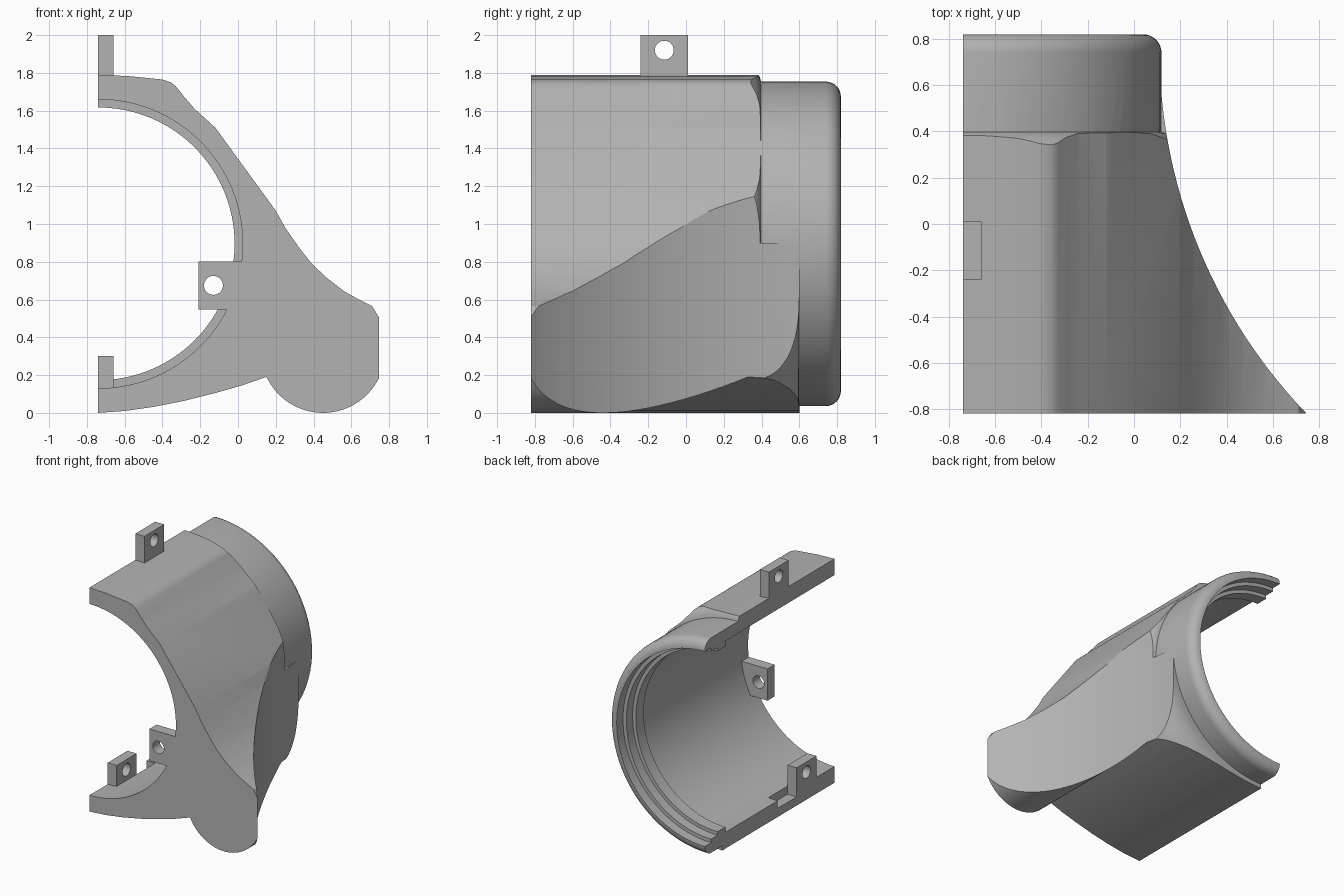
import bpy, bmesh, math
from mathutils import Matrix, Vector

if "Cube" in bpy.data.objects:
    bpy.data.objects.remove(bpy.data.objects["Cube"], do_unlink=True)

CUT_X, AXIS_Z = -0.74, 0.895
FRONT, BACK = -0.82, 0.82

gray = bpy.data.materials.new("plain gray")
gray.use_nodes = True
gray.diffuse_color = (0.45, 0.45, 0.45, 1)
gray.node_tree.nodes["Principled BSDF"].inputs["Base Color"].default_value = (0.45, 0.45, 0.45, 1)


def finish(bm, name):
    bmesh.ops.recalc_face_normals(bm, faces=bm.faces)
    mesh = bpy.data.meshes.new(name)
    bm.to_mesh(mesh)
    bm.free()
    mesh.materials.append(gray)
    obj = bpy.data.objects.new(name, mesh)
    bpy.context.collection.objects.link(obj)
    return obj


def extrude(name, points, offset):
    """Prism from a closed outline of 3D points."""
    bm = bmesh.new()
    face = bm.faces.new([bm.verts.new(p) for p in points])
    ext = bmesh.ops.extrude_face_region(bm, geom=[face])
    verts = [g for g in ext["geom"] if isinstance(g, bmesh.types.BMVert)]
    bmesh.ops.translate(bm, verts=verts, vec=offset)
    return finish(bm, name)


def box(name, x, y, z):
    outline = [(x[0], y[0], z[0]), (x[1], y[0], z[0]), (x[1], y[0], z[1]), (x[0], y[0], z[1])]
    return extrude(name, outline, (0, y[1] - y[0], 0))


def revolve(name, profile, steps=96):
    """Solid turned about the bore axis; profile is (y, radius) from axis to axis."""
    bm = bmesh.new()
    verts = [bm.verts.new((CUT_X + r, y, AXIS_Z)) for y, r in profile]
    edges = [bm.edges.new(pair) for pair in zip(verts, verts[1:])]
    bmesh.ops.spin(bm, geom=verts + edges, cent=(CUT_X, 0, AXIS_Z), axis=(0, 1, 0),
                   angle=math.tau, steps=steps)
    bmesh.ops.remove_doubles(bm, verts=bm.verts, dist=0.0001)
    return finish(bm, name)


def boolean(target, tool, operation):
    mod = target.modifiers.new("cut", 'BOOLEAN')
    mod.operation, mod.solver, mod.object = operation, 'EXACT', tool
    bpy.context.view_layer.update()
    result = bpy.data.meshes.new_from_object(
        target.evaluated_get(bpy.context.evaluated_depsgraph_get()))
    target.modifiers.clear()
    target.data = result
    bpy.data.objects.remove(tool, do_unlink=True)


def arc(cx, cy, rx, ry, start, end, count):
    angles = [math.radians(start + (end - start) * i / count) for i in range(count + 1)]
    return [(cx + rx * math.cos(a), cy + ry * math.sin(a)) for a in angles]


def drill(obj, centre, direction, radius=0.05):
    bm = bmesh.new()
    turn = Vector(direction).to_track_quat('Z', 'Y').to_matrix().to_4x4()
    bmesh.ops.create_cone(bm, cap_ends=True, segments=32, radius1=radius, radius2=radius,
                          depth=0.4, matrix=Matrix.Translation(centre) @ turn)
    boolean(obj, finish(bm, "drill"), 'DIFFERENCE')


# Housing section: sloped shoulder, flared side, rounded foot, curved underside
section = [(-1, 1.79), (-0.74, 1.79), (-0.58, 1.783), (-0.4, 1.765), (-0.355, 1.75), (-0.33, 1.73),
           (-0.29, 1.68), (-0.23, 1.61), (-0.12, 1.51), (0.2, 1.07), (0.25, 0.98), (0.32, 0.88),
           (0.39, 0.79), (0.47, 0.715), (0.56, 0.645), (0.64, 0.6), (0.71, 0.565), (0.8, 0.42),
           (0.8, 0.25)]
section += arc(0.45, 0.33, 0.33, 0.33, -28, -155, 24)
section += [(0.02, 0.145), (-0.12, 0.105), (-0.28, 0.065), (-0.44, 0.033), (-0.6, 0.01),
            (-0.74, 0), (-1, 0)]
shell = extrude("shell", [(x, FRONT, z) for x, z in section], (0, 1.42, 0))

# Concave side sweep, seen in plan
sweep = arc(2.39, 0.76, 2.28, 2.28, 180, 228, 32)
plan = [(-1.5, 1), (0.11, 1)] + sweep + [(-1.5, sweep[-1][1])]
boolean(shell, extrude("side_sweep", [(x, y, -1) for x, y in plan], (0, 0, 4)), 'INTERSECT')

# Rounded rear shoulder on the lower part
rear = [(-1, 0), (-1, 2), (0.32, 2)] + arc(0.32, 0.893, 0.28, 0.25, 90, 0, 16) + [(0.6, 0)]
boolean(shell, revolve("lower_shoulder", rear), 'INTERSECT')

# Upper part stops earlier with its own small shoulder
trim = box("upper_trim", (-2, 2), (-0.3, 1.5), (0.9, 3))
upper = [(-1, 0), (-1, 2), (0.31, 2), (0.325, 0.955), (0.345, 0.935), (0.37, 0.912),
         (0.39, 0.885), (0.4, 0.85), (0.4, 0)]
boolean(trim, revolve("upper_shoulder", upper), 'DIFFERENCE')
boolean(shell, trim, 'DIFFERENCE')

# Rear collar with rounded rim
collar = [(0.15, 0), (0.15, 0.859)] + arc(BACK - 0.08, 0.779, 0.08, 0.08, 90, 0, 8) + [(BACK, 0)]
boolean(shell, revolve("collar", collar), 'UNION')

# Stepped bore with an inner lip near the rear
bore = [(-1, 0), (-1, 0.765), (0.56, 0.765), (0.56, 0.722), (0.66, 0.722), (0.66, 0.75),
        (0.74, 0.75), (0.74, 0.779), (1, 0.779), (1, 0)]
boolean(shell, revolve("bore", bore), 'DIFFERENCE')

# Flat split face and the recess beside the lower tab
boolean(shell, box("split", (-3, CUT_X), (-2, 2), (-1, 3)), 'DIFFERENCE')
boolean(shell, box("recess", (-0.8, -0.66), (-0.34, -0.1), (0.07, 0.3)), 'DIFFERENCE')

# Side tab, flush with the front
side_tab = box("side_tab", (-0.21, 0.1), (FRONT, FRONT + 0.09), (0.548, 0.802))
drill(side_tab, (-0.13, FRONT, 0.675), (0, 1, 0))
boolean(shell, side_tab, 'UNION')

# Upper and lower screw tabs on the split face
tabs = []
for name, y, z0, z1, hole in (("top_tab", -0.115, 1.75, 2.0, 1.92),
                              ("bottom_tab", -0.465, 0.1, 0.302, 0.22)):
    tab = box(name, (CUT_X, CUT_X + 0.08), (y - 0.125, y + 0.125), (z0, z1))
    drill(tab, (CUT_X, y, hole), (1, 0, 0))
    boolean(shell, tab, 'UNION')

# Smooth shading with crisp edges
bpy.ops.object.select_all(action='DESELECT')
shell.select_set(True)
bpy.context.view_layer.objects.active = shell
bpy.ops.object.shade_smooth_by_angle(angle=math.radians(25))
